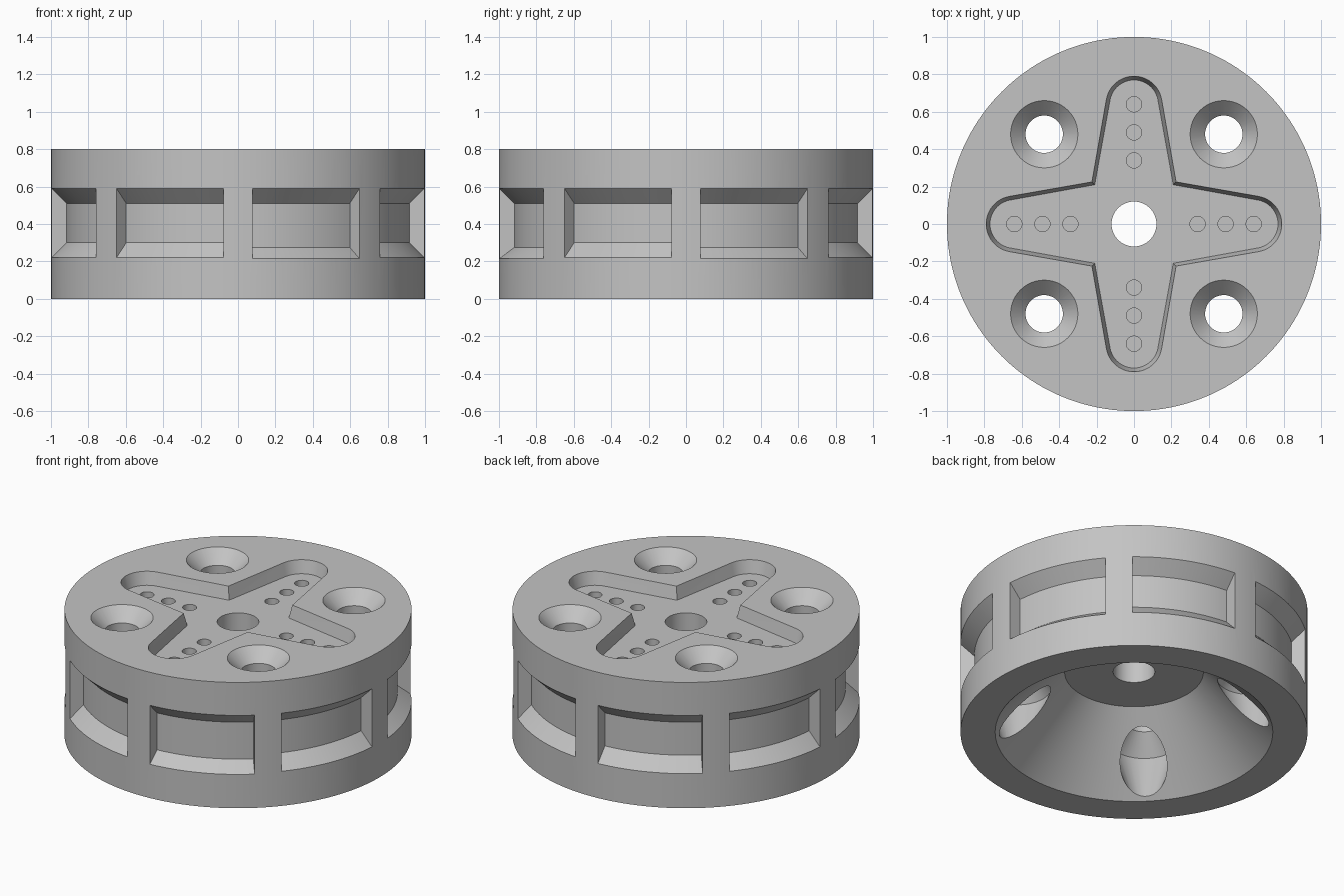
import bpy, bmesh
from math import sin, cos, pi, radians

if "Cube" in bpy.data.objects:
    bpy.data.objects.remove(bpy.data.objects["Cube"], do_unlink=True)

grey = bpy.data.materials.new("light_grey")
grey.use_nodes = True
colour = (0.55, 0.55, 0.55, 1)
grey.diffuse_color = colour
grey.node_tree.nodes["Principled BSDF"].inputs["Base Color"].default_value = colour


def circle(r, z, x=0, y=0, n=48):
    return [(x + r * cos(2 * pi * i / n), y + r * sin(2 * pi * i / n), z) for i in range(n)]


def loft(bm, loops, wrap=False):
    """Skin a row of equal loops; cap the ends unless the row wraps round."""
    rows = [[bm.verts.new(p) for p in loop] for loop in loops]
    n = len(rows[0])
    pairs = list(zip(rows, rows[1:])) + ([(rows[-1], rows[0])] if wrap else [])
    for a, b in pairs:
        for i in range(n):
            j = (i + 1) % n
            bm.faces.new((a[i], a[j], b[j], b[i]))
    if not wrap:
        bm.faces.new(rows[0])
        bm.faces.new(rows[-1])


def make(name, solids, wrap=False):
    bm = bmesh.new()
    for loops in solids:
        loft(bm, loops, wrap)
    bmesh.ops.recalc_face_normals(bm, faces=bm.faces)
    mesh = bpy.data.meshes.new(name)
    bm.to_mesh(mesh)
    bm.free()
    mesh.materials.append(grey)
    ob = bpy.data.objects.new(name, mesh)
    bpy.context.collection.objects.link(ob)
    return ob


def lathe(profile, x=0, y=0, n=48):
    return [circle(r, z, x, y, n) for r, z in profile]


def cross(offset, z):
    """Outline of four round-ended arms, grown by the offset."""
    points = []
    r, corner, tilt = 0.13 + offset, 0.21 + 0.75 * offset, radians(11)
    for k in range(4):
        c, s = cos(k * pi / 2), sin(k * pi / 2)
        arm = [(corner, -corner)]
        for i in range(25):
            a = -pi / 2 + tilt + (pi - 2 * tilt) * i / 24
            # arc spans the rounded tip between its two tangent points
            arm.append((0.64 + r * cos(a), r * sin(a)))
        points += [(c * x - s * y, s * x + c * y, z) for x, y in arm]
    return points


def pocket(mid, low):
    """Rim pocket with radial ends and sloped floor and roof."""
    section = [(0.92, low), (1.02, 0.2), (1.02, 0.61), (0.92, 0.51)]
    angles = [radians(mid - 18 + 36 * i / 20) for i in range(21)]
    return [[(r * cos(a), r * sin(a), z) for r, z in section] for a in angles]


# Wheel body with centre bore and conical hollow underneath
wheel = make("wheel_body", [lathe([(0.12, 0.4), (0.4, 0.4), (0.8, 0), (1, 0),
                                   (1, 0.8), (0.12, 0.8)], n=160)], wrap=True)

# Cutters
cutters = [make("cross_recess_cutter", [[cross(0, 0.72), cross(0.02, 0.8), cross(0.03, 0.84)]])]

pins = []
for d in (0.34, 0.49, 0.64):
    for x, y in ((d, 0), (-d, 0), (0, d), (0, -d)):
        pins.append([circle(0.041, 0.52, x, y, 24), circle(0.041, 0.77, x, y, 24)])
cutters.append(make("pin_hole_cutter", pins))

# Countersunk holes that flare where they open into the hollow
screw = [(0.1, -0.05), (0.1, 0.02), (0.2, 0.33), (0.1, 0.45), (0.1, 0.72), (0.2, 0.82)]
cutters.append(make("screw_hole_cutter", [lathe(screw, 0.48 * i, 0.48 * j)
                                          for i in (-1, 1) for j in (-1, 1)]))

pockets = [pocket(22.5 + 45 * k, 0.275 if k in (0, 6) else 0.3) for k in range(8)]
cutters.append(make("rim_pocket_cutter", pockets))

# Carve the body, then drop the cutters
bpy.ops.object.select_all(action='DESELECT')
bpy.context.view_layer.objects.active = wheel
wheel.select_set(True)
for cutter in cutters:
    cutter.hide_render = True
    mod = wheel.modifiers.new(cutter.name, 'BOOLEAN')
    mod.operation = 'DIFFERENCE'
    mod.solver = 'EXACT'
    mod.object = cutter
    bpy.ops.object.modifier_apply(modifier=mod.name)
    bpy.data.objects.remove(cutter, do_unlink=True)

bpy.ops.object.shade_smooth_by_angle(angle=radians(30))
